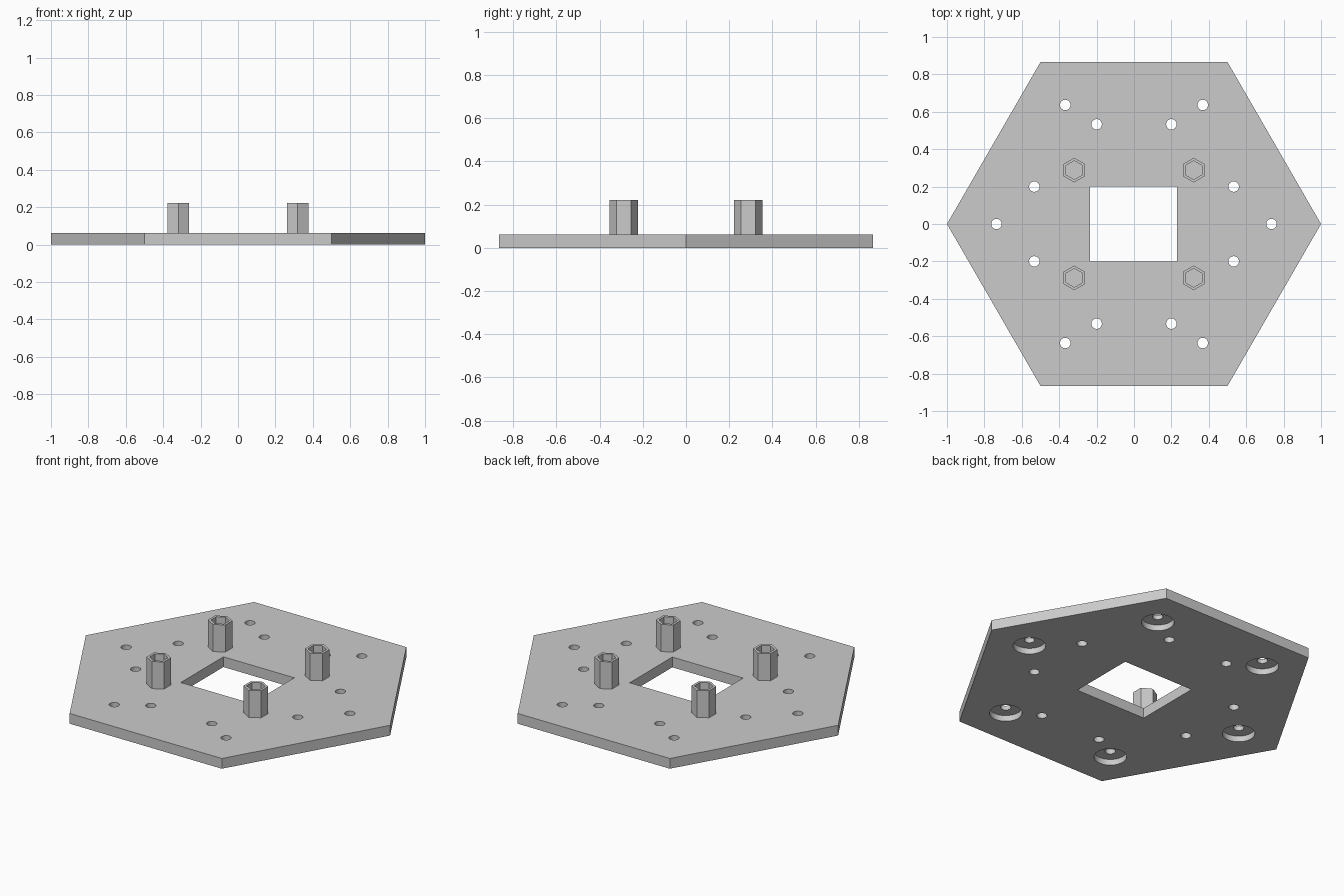
import bpy
import math

cube = bpy.data.objects.get("Cube")
if cube:
    bpy.data.objects.remove(cube, do_unlink=True)

PLATE_TOP = 0.061
STANDOFF_TOP = 0.222
HOLE_R = 0.028
BORE_R = 0.088
BORE_DEPTH = 0.035

grey = bpy.data.materials.new("light grey")
grey.use_nodes = True
colour = (0.6, 0.6, 0.6, 1)
grey.diffuse_color = colour
grey.node_tree.nodes["Principled BSDF"].inputs["Base Color"].default_value = colour


def prism(name, sides, radius, x, y, z0, z1, turn=0.0):
    """Upright prism whose first corner points along +x, then turned."""
    bpy.ops.mesh.primitive_cylinder_add(
        vertices=sides, radius=radius, depth=z1 - z0,
        location=(x, y, (z0 + z1) / 2), rotation=(0, 0, turn))
    obj = bpy.context.object
    obj.name = name
    bpy.ops.object.transform_apply(location=True, rotation=True, scale=True)
    obj.data.materials.append(grey)
    return obj


def cut(target, cutters):
    """Subtract the cutters, then discard them."""
    bpy.ops.object.select_all(action="DESELECT")
    target.select_set(True)
    bpy.context.view_layer.objects.active = target
    for cutter in cutters:
        cutter.hide_render = True
        mod = target.modifiers.new("cut", "BOOLEAN")
        mod.operation = "DIFFERENCE"
        mod.solver = "EXACT"
        mod.object = cutter
        bpy.ops.object.modifier_apply(modifier=mod.name)
        bpy.data.objects.remove(cutter, do_unlink=True)


# Hexagonal base plate (primitive corners start on the y axis)
plate = prism("base_plate", 6, 1.0, 0, 0, 0, PLATE_TOP, math.pi / 2)

# Rectangular centre window
bpy.ops.mesh.primitive_cube_add(size=1, location=(-0.003, 0, 0))
window = bpy.context.object
window.scale = (0.466, 0.4, 1)
bpy.ops.object.transform_apply(location=True, scale=True)
window.data.materials.append(grey)
cutters = [window]

# Six outer screw holes, counterbored from below
for i in range(6):
    a = i * math.pi / 3
    x, y = 0.735 * math.cos(a), 0.735 * math.sin(a)
    cutters.append(prism("bore_cutter", 48, BORE_R, x, y, -0.1, BORE_DEPTH))
    cutters.append(prism("hole_cutter", 32, HOLE_R, x, y, -0.1, 0.2))

# Eight plain inner holes
for sx in (-1, 1):
    for sy in (-1, 1):
        for x, y in ((0.533, 0.2), (0.2, 0.533)):
            cutters.append(prism("hole_cutter", 32, HOLE_R, sx * x, sy * y, -0.1, 0.2))

cut(plate, cutters)
bpy.ops.object.shade_smooth_by_angle(angle=math.radians(30))

# Four hollow hexagonal standoffs
for side, sx in (("left", 1), ("right", -1)):
    for end, sy in (("front", -1), ("back", 1)):
        x, y = sx * 0.319, sy * 0.288
        post = prism(f"{end}_{side}_standoff", 6, 0.066, x, y, PLATE_TOP, STANDOFF_TOP)
        cut(post, [prism("socket_cutter", 6, 0.05, x, y, 0, 0.3)])
